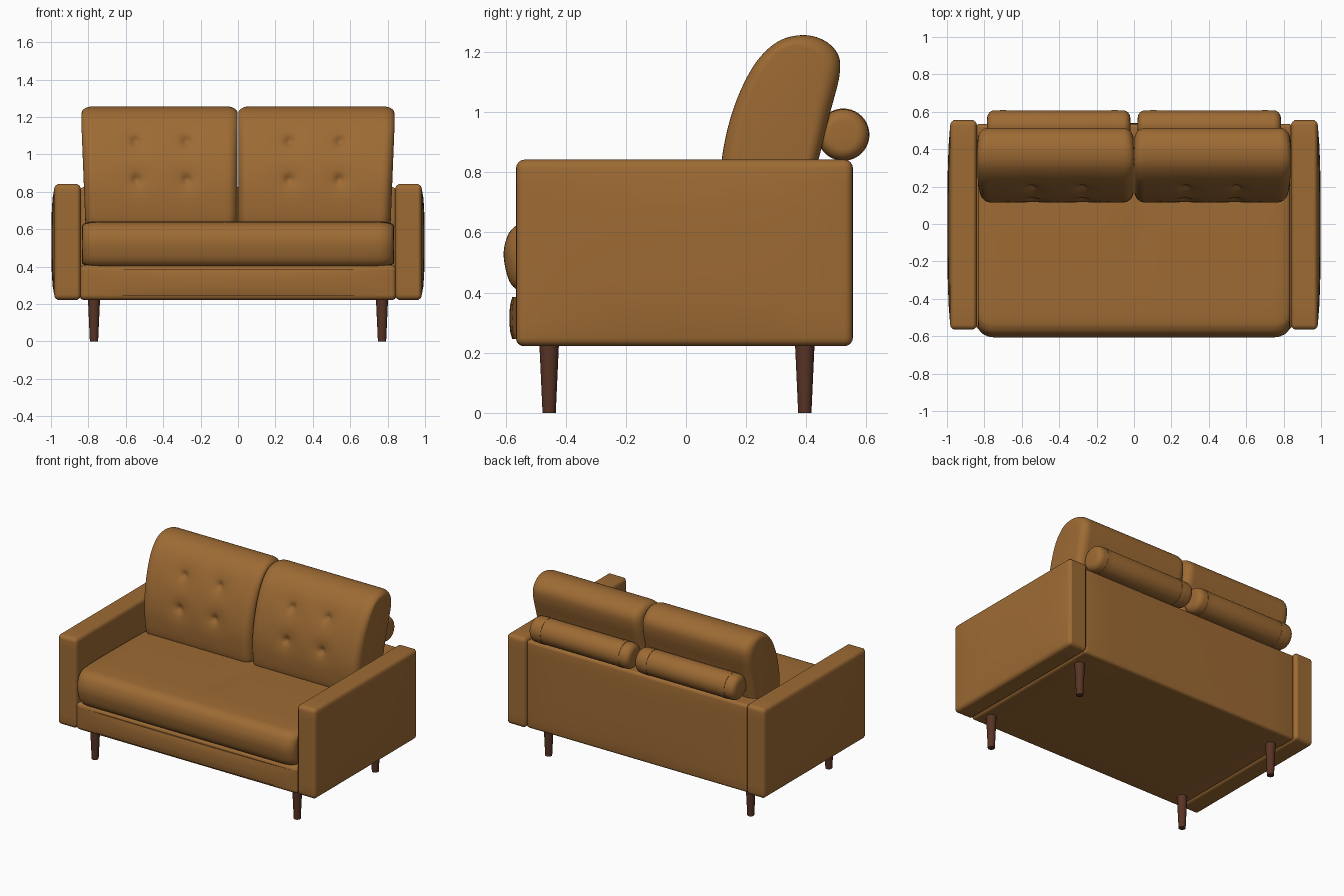
import bpy, bmesh, math
from mathutils import Vector, Matrix

if "Cube" in bpy.data.objects:
    bpy.data.objects.remove(bpy.data.objects["Cube"], do_unlink=True)


def material(name, rgb):
    m = bpy.data.materials.new(name)
    m.use_nodes = True
    m.diffuse_color = (*rgb, 1)
    m.node_tree.nodes["Principled BSDF"].inputs["Base Color"].default_value = (*rgb, 1)
    return m


LEATHER = material("tan leather", (0.34, 0.146, 0.034))
WOOD = material("dark walnut", (0.098, 0.034, 0.018))


def finish(bm, name, mat, angle=40):
    bmesh.ops.recalc_face_normals(bm, faces=bm.faces)
    mesh = bpy.data.meshes.new(name)
    bm.to_mesh(mesh)
    bm.free()
    mesh.materials.append(mat)
    ob = bpy.data.objects.new(name, mesh)
    bpy.context.collection.objects.link(ob)
    bpy.ops.object.select_all(action="DESELECT")
    ob.select_set(True)
    bpy.context.view_layer.objects.active = ob
    bpy.ops.object.shade_smooth_by_angle(angle=math.radians(angle))
    return ob


def padded_box(name, lo, hi, radius, bulge_axis=0, bulge_side=1, bulge=0.0):
    """Rounded box with one gently swollen side."""
    lo, hi = Vector(lo), Vector(hi)
    mid, half = (lo + hi) / 2, (hi - lo) / 2
    bm = bmesh.new()
    bmesh.ops.create_cube(bm, size=2)
    bmesh.ops.subdivide_edges(bm, edges=bm.edges[:], cuts=7, use_grid_fill=True)
    others = [i for i in range(3) if i != bulge_axis]
    for v in bm.verts:
        c = v.co.copy()
        v.co = Vector(mid[i] + half[i] * c[i] for i in range(3))
        if c[bulge_axis] * bulge_side > 0.99:
            swell = math.prod(1 - abs(c[i]) ** 3 for i in others)
            v.co[bulge_axis] += bulge_side * bulge * swell
    edges = [e for e in bm.edges if e.calc_face_angle(0) > 1]
    bmesh.ops.bevel(bm, geom=edges, offset=radius, segments=4, profile=0.5, affect="EDGES")
    return finish(bm, name, LEATHER)


def smooth_loop(points, steps):
    """Closed Catmull-Rom curve through the points."""
    out, n = [], len(points)
    for i in range(n):
        a, b, c, d = (Vector(points[(i + k) % n]) for k in (-1, 0, 1, 2))
        for s in range(steps):
            t = s / steps
            out.append(0.5 * (2 * b + (c - a) * t + (2 * a - 5 * b + 4 * c - d) * t * t
                              + (3 * b - a - 3 * c + d) * t ** 3))
    return out


def cushion(name, profile, x0, x1, radius, inset, spans, shape):
    """Sweep a y-z profile along x with rounded ends, then reshape each vertex."""
    loop = smooth_loop(profile, 8)
    ys, zs = [p.x for p in loop], [p.y for p in loop]
    mid = Vector(((min(ys) + max(ys)) / 2, (min(zs) + max(zs)) / 2))
    half = Vector(((max(ys) - min(ys)) / 2, (max(zs) - min(zs)) / 2))
    # End stations follow a quarter circle
    ends = [(radius * (1 - math.sin(a)), 1 - math.cos(a))
            for a in (math.pi / 2 * k / 7 for k in range(7, 0, -1))][::-1]
    ends = [(radius * (1 - math.sin(a)), math.cos(a))
            for a in (math.pi / 2 * (1 - k / 7) for k in range(8))]
    ends = [(radius - d, 1 - c) for d, c in ends]
    stations = [(x0 + d, 1 - c) for d, c in reversed(ends)]
    stations.sort()
    stations = [(x0 + radius * (1 - math.cos(a)), 1 - math.sin(a))
                for a in (math.pi / 2 * k / 7 for k in range(8))]
    mirrored = [(x0 + x1 - x, c) for x, c in reversed(stations)]
    step = (x1 - x0 - 2 * radius) / spans
    middle = [(x0 + radius + step * k, 0) for k in range(1, spans)]
    bm = bmesh.new()
    rings = []
    for x, c in stations + middle + mirrored:
        ring = []
        for p in loop:
            y = mid.x + (p.x - mid.x) * (1 - c * inset[0] / half.x)
            z = mid.y + (p.y - mid.y) * (1 - c * inset[1] / half.y)
            ring.append(bm.verts.new(shape(x, y, z)))
        rings.append(ring)
    n = len(loop)
    for a, b in zip(rings, rings[1:]):
        for i in range(n):
            bm.faces.new((a[i], a[(i + 1) % n], b[(i + 1) % n], b[i]))
    bm.faces.new(rings[0])
    bm.faces.new(rings[-1])
    return finish(bm, name, LEATHER, 50)


def lathe(name, outline, matrix, mat, sides=32, angle=40):
    """Turn a (radius, height) outline about its axis."""
    bm = bmesh.new()
    rings = [[bm.verts.new((r * math.cos(math.tau * k / sides),
                            r * math.sin(math.tau * k / sides), h)) for k in range(sides)]
             for r, h in outline]
    for a, b in zip(rings, rings[1:]):
        for k in range(sides):
            bm.faces.new((a[k], a[(k + 1) % sides], b[(k + 1) % sides], b[k]))
    bm.faces.new(rings[0])
    bm.faces.new(rings[-1])
    bm.transform(matrix)
    return finish(bm, name, mat, angle)


# Frame: base rail and back panel
padded_box("base", (-0.845, -0.565, 0.222), (0.845, 0.5, 0.408), 0.025, 1, -1, 0.022)
padded_box("back_panel", (-0.845, 0.4, 0.222), (0.845, 0.535, 0.825), 0.02, 1, 1, 0.005)

# Seat cushion with a faint dip along the middle
SEAT = [(-0.604, 0.5), (-0.6, 0.57), (-0.565, 0.622), (-0.48, 0.64), (-0.2, 0.642), (0.2, 0.635),
        (0.3, 0.62), (0.32, 0.52), (0.3, 0.41), (-0.2, 0.4), (-0.5, 0.4), (-0.575, 0.42)]


def seat_shape(x, y, z):
    dip = 0.008 * math.exp(-(x / 0.06) ** 2 - ((y + 0.15) / 0.2) ** 2)
    return x, y, z - (dip if z > 0.55 else 0)


cushion("seat_cushion", SEAT, -0.833, 0.833, 0.09, (0.06, 0.022), 40, seat_shape)

# Back cushions with four tufts each
BACK = [(0.13, 0.63), (0.116, 0.74), (0.12, 0.85), (0.145, 0.97), (0.185, 1.08), (0.24, 1.175),
        (0.31, 1.237), (0.39, 1.256), (0.46, 1.238), (0.506, 1.19), (0.51, 1.12), (0.48, 1.0),
        (0.44, 0.84), (0.39, 0.66), (0.36, 0.61), (0.18, 0.61)]
TUFTS = [(x, z) for x in (0.275, 0.545) for z in (0.865, 1.07)]


def back_shape(side):
    def shape(x, y, z):
        if y < 0.13 + max(0, z - 0.8) * 0.5:
            for tx, tz in TUFTS:
                d = math.hypot(x - tx, z - tz)
                y += 0.022 * math.exp(-(d / 0.022) ** 2) + 0.012 * math.exp(-(d / 0.07) ** 2)
        x *= 0.982 + 0.024 * min(1, max(0, (z - 0.63) / 0.5))
        return side * x, y, z
    return shape


for side, word in ((1, "left"), (-1, "right")):
    cushion(word + "_back_cushion", BACK, 0.002, 0.831, 0.055, (0.06, 0.035), 56, back_shape(side))

    # Arm, swollen on its outer face
    xs = sorted((side * 0.84, side * 0.983))
    padded_box(word + "_arm", (xs[0], -0.565, 0.222), (xs[1], 0.555, 0.842), 0.028, 0, side, 0.015)

    # Bolster roll with rounded ends and two stitched bands
    R, L, E = 0.085, 0.765, 0.04
    cap = [(R - E + E * math.sin(a), E * (1 - math.cos(a))) for a in
           (math.pi / 2 * k / 6 for k in range(7))]
    along_x = Matrix.Translation((0.02 if side > 0 else -0.785, 0.523, 0.925)) \
        @ Matrix.Rotation(math.pi / 2, 4, "Y")
    lathe(word + "_bolster", cap + [(r, L - h) for r, h in reversed(cap)], along_x, LEATHER, 40, 50)
    for k, h in enumerate((0.085, L - 0.085)):
        band = [(R - 0.01, h - 0.016), (R + 0.002, h - 0.016), (R + 0.002, h + 0.016), (R - 0.01, h + 0.016)]
        lathe(f"{word}_bolster_band_{k + 1}", band, along_x, LEATHER, 40)

    # Tapered legs
    for y, end in ((-0.455, "front"), (0.395, "back")):
        lathe(f"{word}_{end}_leg", [(0.022, 0), (0.033, 0.24)],
              Matrix.Translation((side * 0.77, y, 0)), WOOD, 24)
